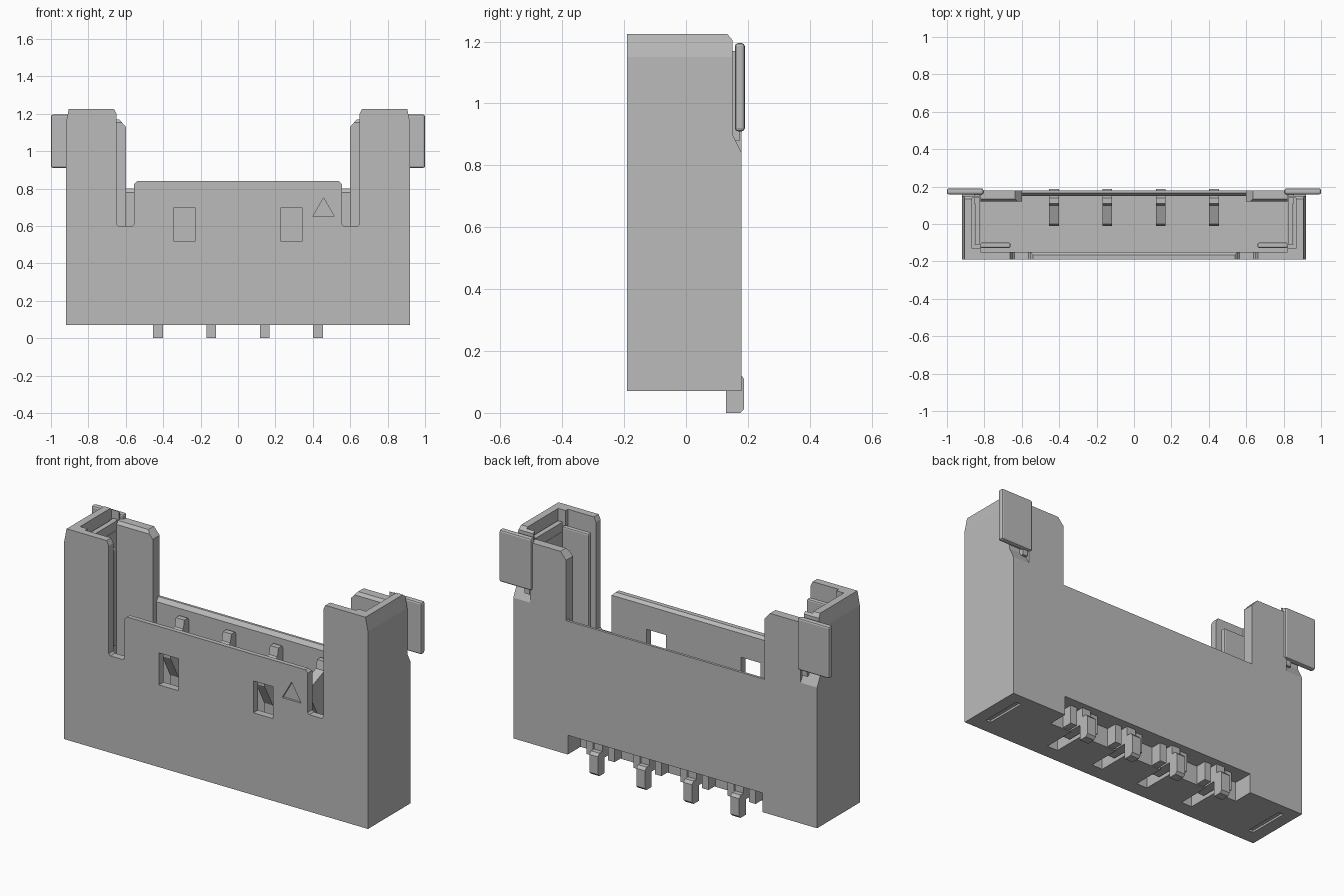
import bpy, bmesh

if "Cube" in bpy.data.objects:
    bpy.data.objects.remove(bpy.data.objects["Cube"], do_unlink=True)

grey = bpy.data.materials.new("mid grey")
grey.use_nodes = True
grey.diffuse_color = (0.5, 0.5, 0.5, 1)
grey.node_tree.nodes["Principled BSDF"].inputs["Base Color"].default_value = (0.5, 0.5, 0.5, 1)


def prism(name, pts, lo, hi, axis="y"):
    """Extrude a profile: (x, z) points along y, or (y, z) points along x."""
    bm = bmesh.new()
    place = (lambda a, b, t: (a, t, b)) if axis == "y" else (lambda a, b, t: (t, a, b))
    rings = [[bm.verts.new(place(a, b, t)) for a, b in pts] for t in (lo, hi)]
    bm.faces.new(rings[0])
    bm.faces.new(rings[1][::-1])
    for i in range(len(pts)):
        j = (i + 1) % len(pts)
        bm.faces.new((rings[0][i], rings[1][i], rings[1][j], rings[0][j]))
    bmesh.ops.recalc_face_normals(bm, faces=bm.faces)
    mesh = bpy.data.meshes.new(name)
    bm.to_mesh(mesh)
    bm.free()
    mesh.materials.append(grey)
    obj = bpy.data.objects.new(name, mesh)
    bpy.context.collection.objects.link(obj)
    return obj


def box(name, x, y, z):
    return prism(name, [(x[0], z[0]), (x[1], z[0]), (x[1], z[1]), (x[0], z[1])], *y)


def mirrored(half):
    return half + [(-x, z) for x, z in reversed(half)]


def span(s, a, b):
    return sorted((s * a, s * b))


def bevel(obj, width):
    mod = obj.modifiers.new("soft_edges", "BEVEL")
    mod.width = width
    mod.segments = 2


def cut(target, cutter):
    cutter.hide_render = True
    mod = target.modifiers.new("cut", "BOOLEAN")
    mod.operation = "DIFFERENCE"
    mod.solver = "EXACT"
    mod.object = cutter
    bpy.context.view_layer.objects.active = target
    bpy.ops.object.modifier_apply(modifier=mod.name)
    bpy.data.objects.remove(cutter, do_unlink=True)


# Housing block with slightly tapered shoulders
housing = prism("housing", mirrored([(0.92, 0.07), (0.92, 1.15), (0.905, 1.225)]), -0.19, 0.18)

# Main cavity and the wider pocket near the top
cut(housing, box("cavity", (-0.82, 0.82), (-0.15, 0.15), (0.22, 1.4)))
for s in (-1, 1):
    cut(housing, box("top_pocket", span(s, 0.80, 0.865), (-0.13, 0.14), (1.12, 1.4)))

# Front opening: low centre wall with a slot on each side
front = [(0.54, 0.84), (0.555, 0.825), (0.555, 0.61), (0.565, 0.60),
         (0.64, 0.60), (0.65, 0.61), (0.65, 1.20), (0.68, 1.26)]
cut(housing, prism("front_opening", mirrored(front), -0.3, 0.0))
cut(housing, prism("front_lip", [(-0.14, 0.815), (-0.17, 0.845), (-0.14, 0.86)], -0.56, 0.56, "x"))

# Back opening between the two rear posts
back = [(0.60, 0.80), (0.60, 1.13), (0.635, 1.17), (0.82, 1.17), (0.82, 1.3)]
cut(housing, prism("back_opening", mirrored(back), 0.1, 0.3))
cut(housing, prism("back_lip", [(0.14, 0.765), (0.17, 0.805), (0.14, 0.83)], -0.599, 0.599, "x"))

# Rear outer corners step in behind the solder tabs
corner = [(0.19, 0.82), (0.15, 0.90), (0.15, 1.205), (0.125, 1.235), (0.3, 1.235), (0.3, 0.82)]
for s in (-1, 1):
    cut(housing, prism("corner_step", corner, *span(s, 0.82, 1.0), "x"))
    cut(housing, box("clip_slot", span(s, 0.822, 0.852), (-0.11, 0.12), (0.0, 1.3)))
    cut(housing, box("window", span(s, 0.227, 0.345), (-0.3, 0.0), (0.52, 0.695)))
cut(housing, prism("triangle_mark", [(0.40, 0.65), (0.515, 0.65), (0.4575, 0.75)], -0.3, -0.178))

# Underside recess and contact grooves
pin_xs = (-0.4275, -0.1425, 0.1425, 0.4275)
cut(housing, box("tail_recess", (-0.59, 0.59), (0.07, 0.3), (0.0, 0.175)))
for x in pin_xs:
    cut(housing, box("pin_groove", (x - 0.032, x + 0.032), (-0.11, 0.08), (0.0, 0.13)))

# Contacts with bent tails, and comb ribs beside them
tail = [(0.13, 0.0), (0.175, 0.0), (0.188, 0.013), (0.188, 0.11), (0.175, 0.125),
        (-0.01, 0.125), (-0.01, 0.085), (0.13, 0.085)]
spring = [(0.149, 0.12), (0.149, 0.73), (0.14, 0.745), (0.11, 0.745), (0.10, 0.70),
          (0.0, 0.66), (-0.01, 0.64), (-0.01, 0.58), (0.06, 0.45), (0.06, 0.12)]
for i, x in enumerate(pin_xs):
    prism(f"contact_tail_{i}", tail, x - 0.026, x + 0.026, "x")
    prism(f"contact_spring_{i}", spring, x - 0.026, x + 0.026, "x")
    for s in (-1, 1):
        box(f"comb_rib_{i}_{s}", span(1, x + s * 0.045, x + s * 0.085), (0.06, 0.13), (0.075, 0.18))

# Rear posts, retention clips and solder tabs on both sides
post = [(0.60, 0.21), (0.60, 1.13), (0.635, 1.17), (0.82, 1.17), (0.82, 0.21)]
for s, side in ((1, "left"), (-1, "right")):
    rear = prism(f"rear_post_{side}", [(s * x, z) for x, z in post], 0.12, 0.151)
    cut(rear, prism("post_chamfer", [(0.11, 1.14), (0.14, 1.18), (0.11, 1.2)], -1, 1, "x"))
    box(f"clip_side_{side}", span(s, 0.823, 0.851), (-0.109, 0.119), (0.08, 1.17))
    bevel(box(f"clip_front_{side}", span(s, 0.66, 0.822), (-0.128, -0.10), (0.62, 1.15)), 0.008)
    box(f"clip_arm_{side}", span(s, 0.825, 0.855), (0.11, 0.175), (0.88, 1.17))
    bevel(box(f"solder_tab_{side}", span(s, 0.805, 1.0), (0.158, 0.19), (0.91, 1.195)), 0.01)
